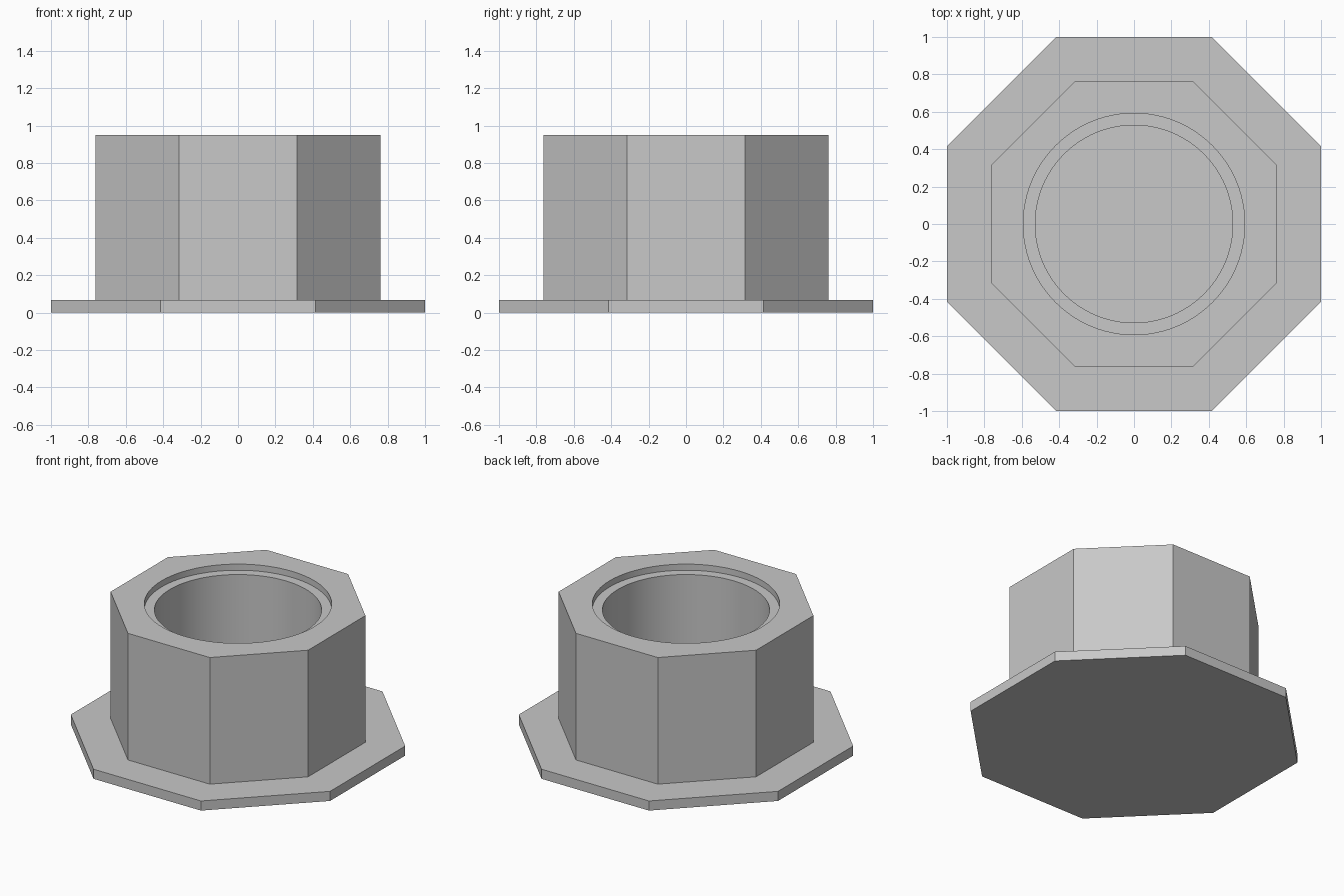
import bpy
import math

cube = bpy.data.objects.get("Cube")
if cube:
    bpy.data.objects.remove(cube, do_unlink=True)

FLANGE_TOP = 0.067
BODY_TOP = 0.95
LEDGE = 0.907

grey = bpy.data.materials.new("plain_grey")
grey.use_nodes = True
colour = (0.58, 0.58, 0.58, 1)
grey.diffuse_color = colour
grey.node_tree.nodes["Principled BSDF"].inputs["Base Color"].default_value = colour


def prism(name, sides, radius, bottom, top, turn=0.0):
    """Upright prism with its side count, corner radius and height range."""
    bpy.ops.mesh.primitive_cylinder_add(
        vertices=sides, radius=radius, depth=top - bottom,
        location=(0, 0, (top + bottom) / 2), rotation=(0, 0, turn))
    obj = bpy.context.object
    obj.name = name
    bpy.ops.object.transform_apply(location=True, rotation=True, scale=True)
    obj.data.materials.append(grey)
    return obj


def octagon(name, apothem, bottom, top):
    eighth = math.pi / 8
    return prism(name, 8, apothem / math.cos(eighth), bottom, top, eighth)


def cut_hole(target, radius, bottom, top):
    cutter = prism("hole_cutter", 96, radius, bottom, top)
    cutter.hide_render = True
    mod = target.modifiers.new("hole", 'BOOLEAN')
    mod.operation = 'DIFFERENCE'
    mod.solver = 'EXACT'
    mod.object = cutter
    bpy.context.view_layer.objects.active = target
    bpy.ops.object.modifier_apply(modifier=mod.name)
    bpy.data.objects.remove(cutter, do_unlink=True)


# Base flange, which also closes the bottom of the bore
flange = octagon("base_flange", 1.0, 0, FLANGE_TOP)

# Octagonal body with a deep bore and a shallow wider recess at the rim
body = octagon("socket_body", 0.762, FLANGE_TOP, BODY_TOP)
cut_hole(body, 0.528, -0.1, BODY_TOP + 0.1)
cut_hole(body, 0.592, LEDGE, BODY_TOP + 0.1)

# Smooth bore walls, crisp octagon corners
bpy.ops.object.select_all(action='DESELECT')
body.select_set(True)
bpy.context.view_layer.objects.active = body
bpy.ops.object.shade_smooth_by_angle(angle=math.radians(30))
